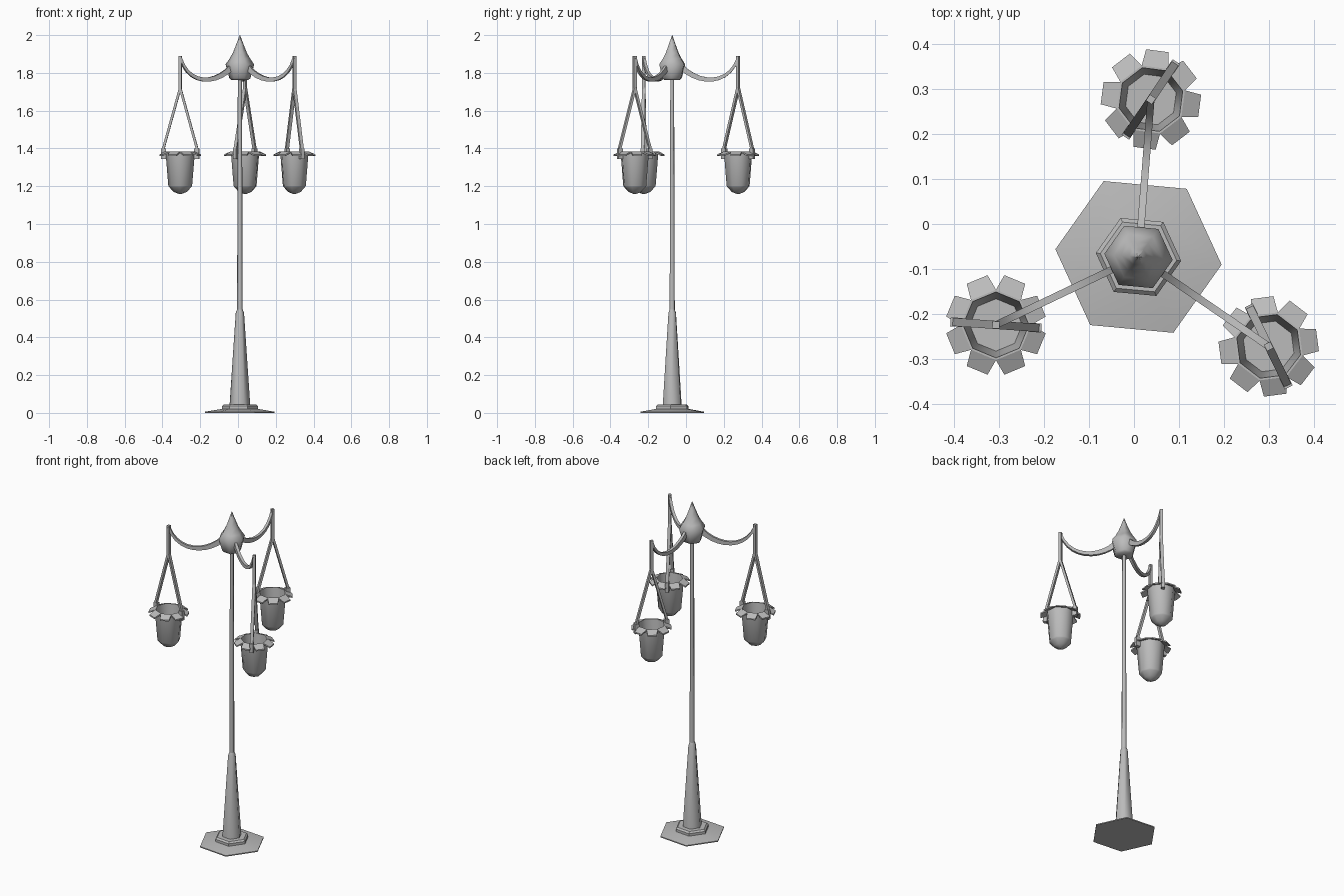
import bpy, bmesh
from math import sin, cos, pi, radians
from mathutils import Vector, Matrix

if "Cube" in bpy.data.objects:
    bpy.data.objects.remove(bpy.data.objects["Cube"])

grey = bpy.data.materials.new("grey_metal")
grey.use_nodes = True
grey.diffuse_color = (0.5, 0.5, 0.5, 1)
grey.node_tree.nodes["Principled BSDF"].inputs["Base Color"].default_value = (0.5, 0.5, 0.5, 1)

POST = Vector((0.01, -0.073, 0))
REACH = 0.35


def finish(name, bm, matrix, angle=40):
    """Turn a bmesh into a shaded object placed by matrix."""
    bmesh.ops.remove_doubles(bm, verts=bm.verts, dist=1e-5)
    bmesh.ops.recalc_face_normals(bm, faces=bm.faces)
    mesh = bpy.data.meshes.new(name)
    bm.to_mesh(mesh)
    bm.free()
    mesh.transform(matrix)
    mesh.materials.append(grey)
    obj = bpy.data.objects.new(name, mesh)
    bpy.context.collection.objects.link(obj)
    bpy.ops.object.select_all(action='DESELECT')
    obj.select_set(True)
    bpy.context.view_layer.objects.active = obj
    bpy.ops.object.shade_smooth_by_angle(angle=radians(angle))


def lathe(profile, sides, turn):
    """Faceted turning of (radius, height) points, closed at both ends."""
    bm = bmesh.new()
    rings = []
    for r, z in profile:
        rings.append([bm.verts.new((r * cos(turn + 2 * pi * i / sides),
                                    r * sin(turn + 2 * pi * i / sides), z))
                      for i in range(sides)])
    for a, b in zip(rings, rings[1:]):
        for i in range(sides):
            j = (i + 1) % sides
            bm.faces.new((a[i], a[j], b[j], b[i]))
    bm.faces.new(rings[0])
    bm.faces.new(rings[-1])
    return bm


def beam(bm, points, widths, heights):
    """Rectangular bar swept along points in a vertical plane (local xz)."""
    rings = []
    for k, p in enumerate(points):
        d = (points[min(k + 1, len(points) - 1)] - points[max(k - 1, 0)]).normalized()
        up = Vector((-d.z, 0, d.x)) * heights[k] / 2
        side = Vector((0, widths[k] / 2, 0))
        rings.append([bm.verts.new(p + c) for c in (side + up, side - up, -side - up, up - side)])
    for a, b in zip(rings, rings[1:]):
        for i in range(4):
            bm.faces.new((a[i], a[i - 1], b[i - 1], b[i]))
    bm.faces.new(rings[0])
    bm.faces.new(rings[-1])


def box(bm, centre, size):
    bmesh.ops.create_cube(bm, size=1, matrix=Matrix.Translation(centre) @ Matrix.Diagonal((*size, 1)))


# Central post: base plate, step, tapered foot, slim pole and finial
at_post = Matrix.Translation(POST)
hex_turn = radians(-5.3)
finish("base_plate", lathe([(0.185, 0), (0.185, 0.006), (0.09, 0.022)], 6, hex_turn), at_post)
finish("base_step", lathe([(0.095, 0.018), (0.095, 0.036), (0.085, 0.045)], 6, hex_turn), at_post)
finish("post_foot", lathe([(0.055, 0.04), (0.022, 0.53), (0.014, 0.55)], 6, hex_turn), at_post, 65)
finish("post_pole", lathe([(0.015, 0.53), (0.011, 1.79)], 6, hex_turn), at_post, 65)
finish("finial", lathe([(0.045, 1.762), (0.056, 1.772), (0.076, 1.845), (0.055, 1.875), (0.038, 1.905),
                        (0.02, 1.95), (0.001, 2.0)], 6, hex_turn), at_post, 65)


def petal(bm, angle):
    """One drooping rim petal, thickened downwards."""
    rot = Matrix.Rotation(angle, 3, 'Z')
    outline = [(0.072, -0.03, 1.385), (0.109, -0.025, 1.368), (0.109, 0.025, 1.368), (0.072, 0.03, 1.385)]
    top = [bm.verts.new(rot @ Vector(p)) for p in outline]
    low = [bm.verts.new(v.co - Vector((0, 0, 0.008))) for v in top]
    bm.faces.new(top)
    bm.faces.new(low)
    for i in range(4):
        bm.faces.new((top[i - 1], top[i], low[i], low[i - 1]))


# Three arms, each carrying a hanging pot
for n, name in enumerate(("back", "right", "left")):
    arm_turn = Matrix.Rotation(radians(85.5 + 120 * n), 4, 'Z')
    at_arm = at_post @ arm_turn
    at_pot = at_arm @ Matrix.Translation((REACH, 0, 0))
    at_hanger = at_pot @ Matrix.Rotation(radians(-29.5), 4, 'Z')

    # Sagging arm following a smooth curve that thins to the tip
    a, b, c, d = [Vector((x, 0, z)) for x, z in ((0.05, 1.83), (0.14, 1.74), (0.30, 1.73), (REACH, 1.88))]
    steps = 10
    path, heights = [], []
    for k in range(steps + 1):
        t = k / steps
        path.append(a * (1 - t)**3 + b * 3 * t * (1 - t)**2 + c * 3 * t * t * (1 - t) + d * t**3)
        heights.append(0.03 - 0.018 * t)
    bm = bmesh.new()
    beam(bm, path, [0.016] * (steps + 1), heights)
    finish(name + "_arm", bm, at_arm)

    # Hanger: rod, two spread straps and rim clamps
    bm = bmesh.new()
    box(bm, (0, 0, 1.80), (0.016, 0.016, 0.18))
    for s in (-1, 1):
        beam(bm, [Vector((0, 0, 1.72)), Vector((s * 0.092, 0, 1.39))], [0.018] * 2, [0.013] * 2)
        box(bm, (s * 0.088, 0, 1.372), (0.026, 0.02, 0.056))
    finish(name + "_hanger", bm, at_hanger, 20)

    # Pot: open faceted bucket with a domed underside
    shell = [(0.004, 1.158), (0.035, 1.17), (0.058, 1.195), (0.063, 1.202), (0.078, 1.385),
             (0.073, 1.385), (0.058, 1.21)]
    finish(name + "_pot", lathe(shell, 8, radians(19.5)), at_pot, 50)

    # Petalled rim
    bm = bmesh.new()
    for k in range(8):
        petal(bm, radians(-3 + 45 * k))
    finish(name + "_rim_petals", bm, at_pot, 20)
